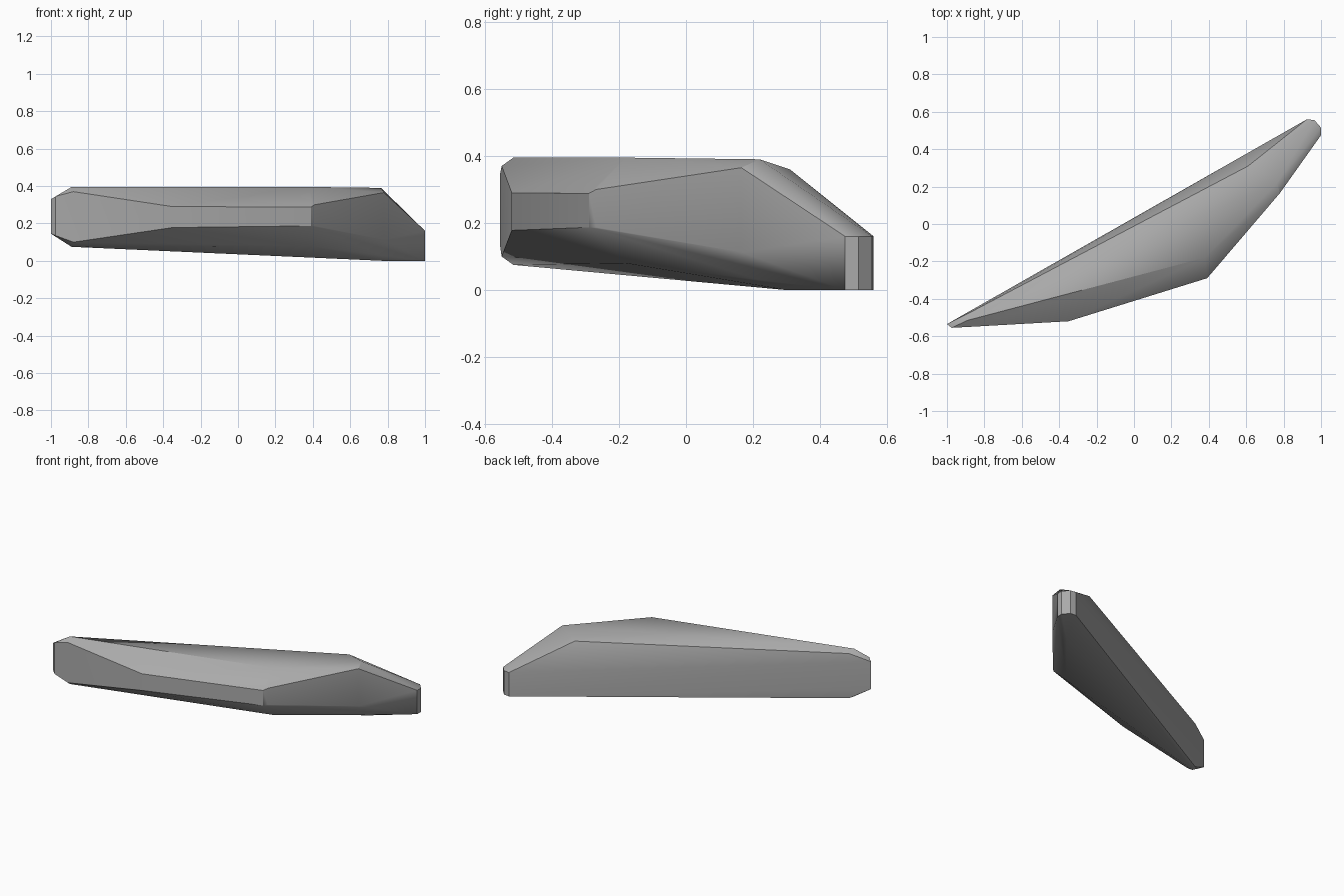
import bpy
import bmesh
import math

cube = bpy.data.objects.get("Cube")
if cube:
    bpy.data.objects.remove(cube, do_unlink=True)

# Stone material
stone = bpy.data.materials.new("grey stone")
stone.use_nodes = True
grey = (0.4, 0.4, 0.4, 1)
stone.diffuse_color = grey
shader = stone.node_tree.nodes["Principled BSDF"]
shader.inputs["Base Color"].default_value = grey
shader.inputs["Roughness"].default_value = 0.9


def upright(x, y, low, high):
    """A vertical edge of the rock, as its two end corners."""
    return [(x, y, low), (x, y, high)]


corners = []
# Narrow tip on one end
corners += upright(-1, -0.535, 0.145, 0.33)
corners += upright(-0.975, -0.555, 0.135, 0.345)
corners += upright(-0.88, -0.55, 0.1, 0.37)
corners += upright(-0.89, -0.515, 0.075, 0.395)
corners += upright(-0.88, -0.475, 0.075, 0.375)
# Front facet
corners += upright(-0.35, -0.52, 0.178, 0.29)
corners += upright(0.39, -0.29, 0.187, 0.288)
corners += upright(0.41, -0.268, 0.187, 0.3)
# Shoulder between the front and the side facet
corners += upright(0.38, -0.18, 0.08, 0.395)
corners += upright(0.78, 0.165, 0.113, 0.365)
corners += upright(0.765, 0.22, 0.03, 0.39)
# Back ridge and underside
corners += [(0.61, 0.31, 0.36), (0.78, 0.3, 0)]
# Low rounded end
for x, y in [(1, 0.475), (1, 0.515), (0.965, 0.555), (0.925, 0.56)]:
    corners += upright(x, y, 0, 0.16)

# Wrap the corners into a faceted solid
bm = bmesh.new()
for corner in corners:
    bm.verts.new(corner)
hull = bmesh.ops.convex_hull(bm, input=bm.verts[:])
inside = {v for v in hull["geom_interior"] if isinstance(v, bmesh.types.BMVert)}
bmesh.ops.delete(bm, geom=list(inside), context='VERTS')
bmesh.ops.dissolve_limit(bm, angle_limit=math.radians(1.5),
                         verts=bm.verts[:], edges=bm.edges[:])
bmesh.ops.recalc_face_normals(bm, faces=bm.faces[:])

mesh = bpy.data.meshes.new("rock_slab")
bm.to_mesh(mesh)
bm.free()
mesh.materials.append(stone)
rock = bpy.data.objects.new("rock_slab", mesh)
bpy.context.collection.objects.link(rock)

# Soft blends on shallow creases, crisp steep edges
bpy.ops.object.select_all(action='DESELECT')
rock.select_set(True)
bpy.context.view_layer.objects.active = rock
bpy.ops.object.shade_smooth_by_angle(angle=math.radians(30))
